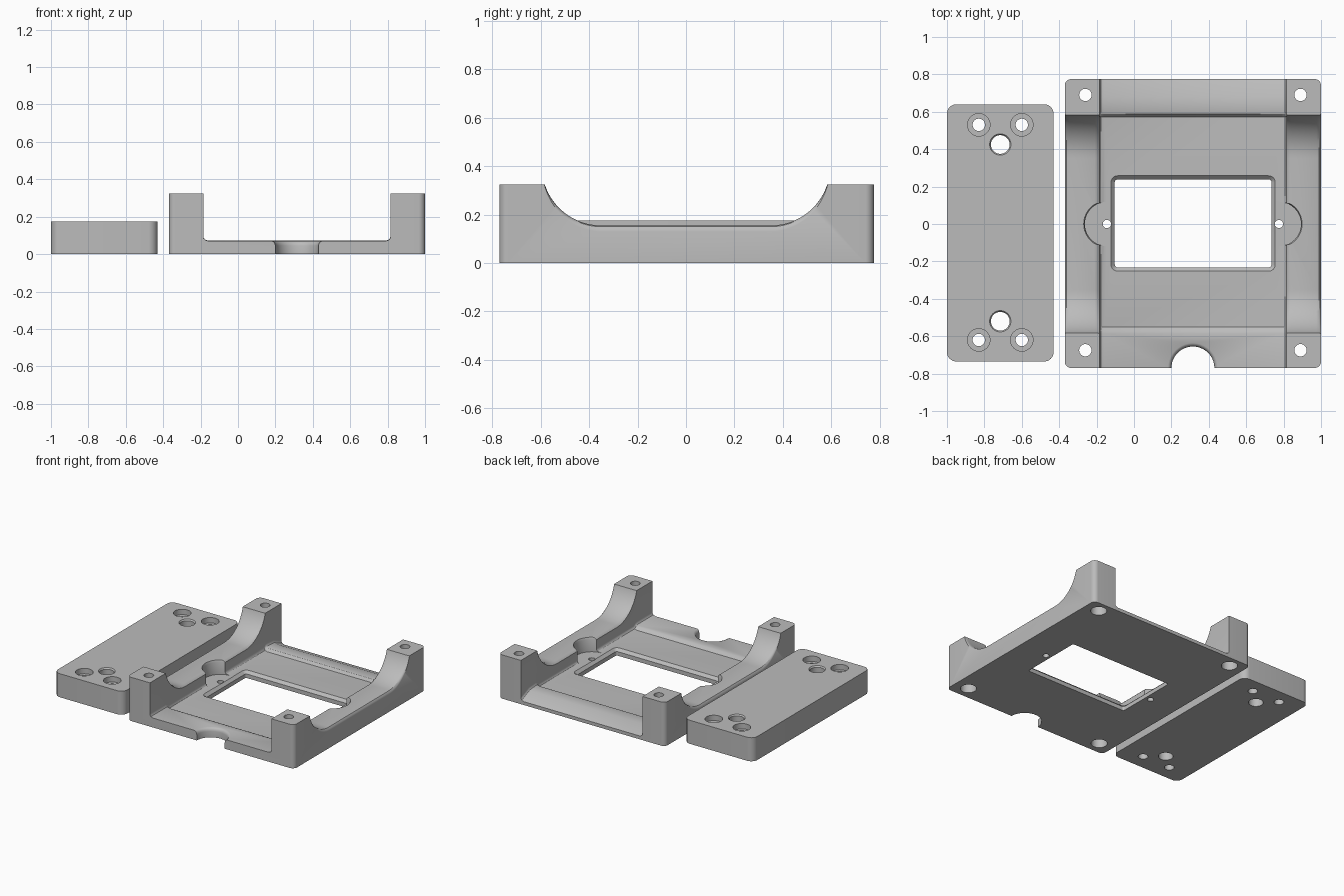
import bpy, bmesh, math

cube = bpy.data.objects.get("Cube")
if cube:
    bpy.data.objects.remove(cube, do_unlink=True)

grey = bpy.data.materials.new("plain_grey")
grey.use_nodes = True
COLOUR = (0.5, 0.5, 0.5, 1)
grey.diffuse_color = COLOUR
grey.node_tree.nodes["Principled BSDF"].inputs["Base Color"].default_value = COLOUR


def loft(name, rings):
    """Closed solid through a list of matching point rings."""
    bm = bmesh.new()
    loops = [[bm.verts.new(p) for p in ring] for ring in rings]
    n = len(loops[0])
    for a, b in zip(loops, loops[1:]):
        for i in range(n):
            j = (i + 1) % n
            bm.faces.new((a[i], a[j], b[j], b[i]))
    bm.faces.new(loops[0][::-1])
    bm.faces.new(loops[-1])
    bmesh.ops.recalc_face_normals(bm, faces=bm.faces)
    mesh = bpy.data.meshes.new(name)
    bm.to_mesh(mesh)
    bm.free()
    ob = bpy.data.objects.new(name, mesh)
    bpy.context.collection.objects.link(ob)
    mesh.materials.append(grey)
    return ob


def rounded_rect(x0, x1, y0, y1, r, z, steps=8):
    corners = ((x1 - r, y1 - r), (x0 + r, y1 - r), (x0 + r, y0 + r), (x1 - r, y0 + r))
    ring = []
    for k, (cx, cy) in enumerate(corners):
        for i in range(steps + 1):
            a = math.pi / 2 * (k + i / steps)
            ring.append((cx + r * math.cos(a), cy + r * math.sin(a), z))
    return ring


def turned(x, y, profile, sides=40):
    """Round cutter from (radius, z) pairs."""
    angles = [2 * math.pi * i / sides for i in range(sides)]
    return loft("cutter", [[(x + r * math.cos(a), y + r * math.sin(a), z)
                            for a in angles] for r, z in profile])


def cut(target, cutter):
    cutter.hide_render = True
    mod = target.modifiers.new("cut", 'BOOLEAN')
    mod.operation = 'DIFFERENCE'
    mod.solver = 'EXACT'
    mod.object = cutter
    bpy.context.view_layer.objects.active = target
    bpy.ops.object.modifier_apply(modifier=mod.name)
    bpy.data.objects.remove(cutter, do_unlink=True)


def finish(ob):
    bpy.ops.object.select_all(action='DESELECT')
    ob.select_set(True)
    bpy.context.view_layer.objects.active = ob
    bpy.ops.object.shade_smooth_by_angle(angle=math.radians(30))


# Separate drilled block
H = 0.175
block = loft("drilled_block", [rounded_rect(-1, -0.43, -0.735, 0.64, 0.05, z) for z in (0, H)])
for y in (0.53, -0.62):
    for x in (-0.83, -0.6):
        cut(block, turned(x, y, [(0.033, -0.1), (0.033, H - 0.04), (0.06, H - 0.04), (0.06, 0.3)]))
for y in (0.425, -0.52):
    cut(block, turned(-0.715, y, [(0.05, -0.1), (0.05, H - 0.01), (0.057, H), (0.057, 0.3)]))
finish(block)

# Frame blank
MID, TOP = 0.315, 0.325
frame = loft("mounting_frame", [rounded_rect(-0.37, 1, -0.77, 0.775, 0.035, z) for z in (0, TOP)])


# Scooped side rails between the corner posts, with rounded long edges
def scoop(x, drop):
    arc = [math.radians(15 + 75 * i / 16) for i in range(17)]
    half = [(0.35 + 0.245 * math.cos(a), 0.40 - (0.245 + drop) * math.sin(a)) for a in arc]
    pts = [(0.593, 0.45)] + half
    return [(x, -y, z) for y, z in pts] + [(x, y, z) for y, z in reversed(pts)]


half_rail = [(0.72, 0.025), (0.685, 0.025), (0.682, 0.014), (0.675, 0.005), (0.66, 0)]
half_rail += [(0.525, 0), (0.51, 0.005), (0.5, 0.015), (0.49, 0.03)]
stations = [(MID - d, s) for d, s in half_rail] + [(MID + d, s) for d, s in reversed(half_rail)]
cut(frame, loft("cutter", [scoop(x, s) for x, s in stations]))

# Central channel: sunken floor, low cross ridges, sloping back lip
FLOOR = 0.05
floor_line = [(-0.9, 0.07), (-0.585, 0.07), (-0.57, 0.065), (-0.55, FLOOR), (0.572, FLOOR),
              (0.587, 0.068), (0.6, 0.072), (0.68, 0.066), (0.775, 0.025), (0.9, 0.02)]


def channel(x, lift):
    return [(x, y, z + lift) for y, z in floor_line] + [(x, 0.9, 0.5), (x, -0.9, 0.5)]


half_channel = [(0.5, 0.025), (0.498, 0.014), (0.492, 0.006), (0.475, 0)]
stations = [(MID - d, s) for d, s in half_channel] + [(MID + d, s) for d, s in reversed(half_channel)]
cut(frame, loft("cutter", [channel(x, s) for x, s in stations]))

# Round pockets in the rails, each with a small screw hole
for x in (MID - 0.46, MID + 0.46):
    cut(frame, turned(x, 0, [(0.118, FLOOR - 0.0005), (0.118, 0.14), (0.124, 0.155), (0.135, 0.161), (0.135, 0.4)]))
    cut(frame, turned(x, 0, [(0.022, -0.1), (0.022, 0.2)]))

# Window with a bevelled rim
cut(frame, loft("cutter", [rounded_rect(-0.103 - g, 0.735 + g, -0.232 - g, 0.238 + g, 0.015 + g, z)
                           for g, z in ((0, -0.1), (0, 0.03), (0.02, FLOOR), (0.02, 0.2))]))

# Flared cable notch in the front edge
cut(frame, turned(MID, -0.77, [(0.115, -0.1), (0.115, 0.045), (0.118, 0.057),
                               (0.125, 0.066), (0.135, 0.0705), (0.135, 0.2)]))

# Post screw holes, widened underneath
for x in (MID - 0.575, MID + 0.575):
    for y in (0.69, -0.675):
        cut(frame, turned(x, y, [(0.055, -0.1), (0.055, 0.07), (0.033, 0.07), (0.033, 0.5)]))
finish(frame)
